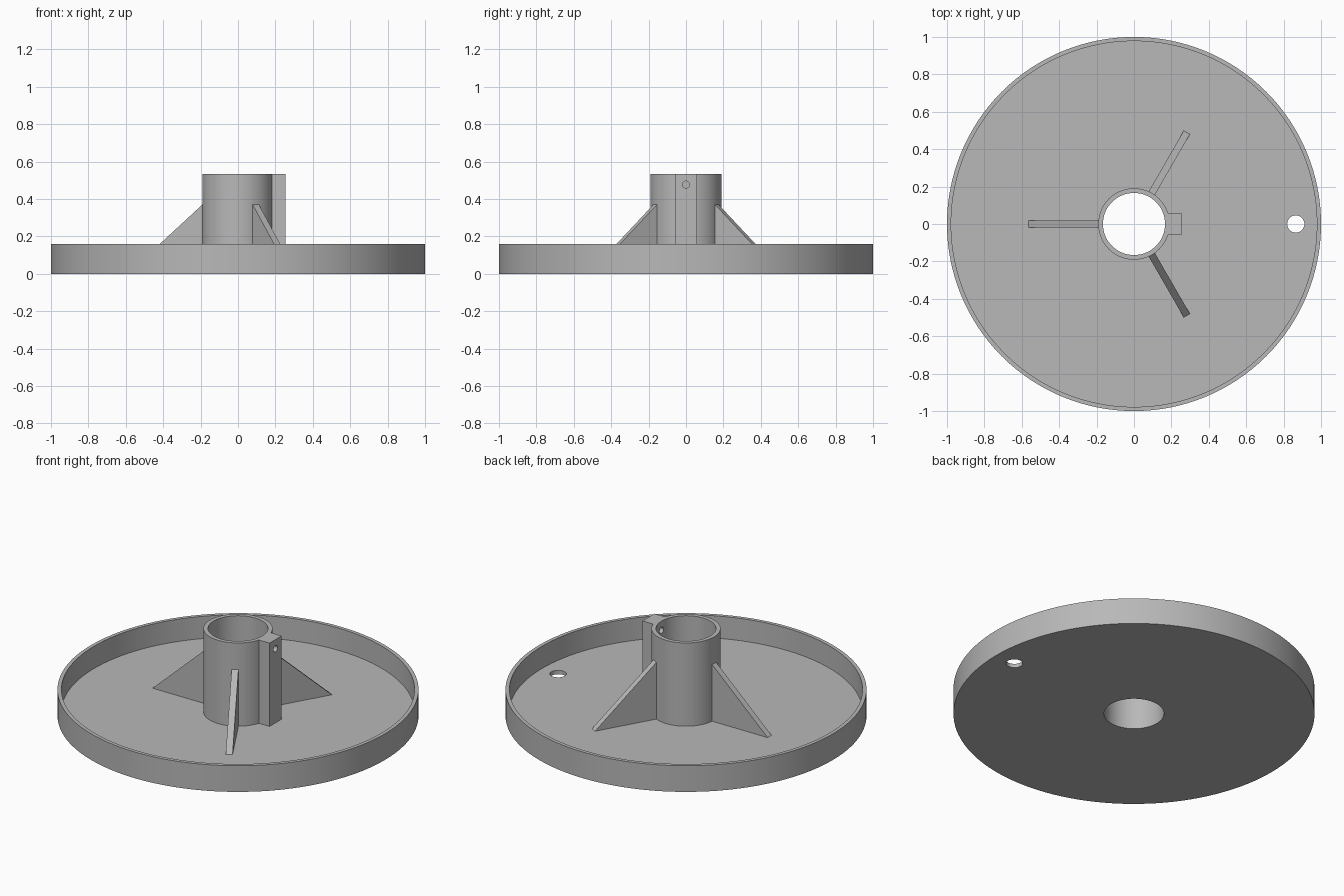
import bpy, bmesh
from math import pi, cos, sin, radians
from mathutils import Matrix

FLOOR, RIM, TOP = 0.024, 0.16, 0.533
BORE, HUB = 0.166, 0.191

cube = bpy.data.objects.get("Cube")
if cube:
    bpy.data.objects.remove(cube, do_unlink=True)

grey = bpy.data.materials.new("plain grey")
grey.use_nodes = True
colour = (0.48, 0.48, 0.48, 1)
grey.diffuse_color = colour
grey.node_tree.nodes["Principled BSDF"].inputs["Base Color"].default_value = colour


def make(name, bm):
    bmesh.ops.recalc_face_normals(bm, faces=bm.faces)
    mesh = bpy.data.meshes.new(name)
    bm.to_mesh(mesh)
    bm.free()
    mesh.materials.append(grey)
    obj = bpy.data.objects.new(name, mesh)
    bpy.context.collection.objects.link(obj)
    return obj


def lathe(name, profile, steps=128):
    """Ring with a closed (radius, height) cross-section."""
    bm = bmesh.new()
    rings = [[bm.verts.new((r * cos(2 * pi * i / steps), r * sin(2 * pi * i / steps), z))
              for r, z in profile] for i in range(steps)]
    n = len(profile)
    for i in range(steps):
        a, b = rings[i], rings[(i + 1) % steps]
        for k in range(n):
            m = (k + 1) % n
            bm.faces.new((a[k], b[k], b[m], a[m]))
    return make(name, bm)


def prism(name, profile, half):
    """Upright (x, z) outline given thickness along y."""
    bm = bmesh.new()
    face = bm.faces.new([bm.verts.new((x, -half, z)) for x, z in profile])
    ext = bmesh.ops.extrude_face_region(bm, geom=[face])["geom"]
    bmesh.ops.translate(bm, vec=(0, 2 * half, 0),
                        verts=[v for v in ext if isinstance(v, bmesh.types.BMVert)])
    return make(name, bm)


def cutter(name, radius, depth, matrix):
    bm = bmesh.new()
    bmesh.ops.create_cone(bm, cap_ends=True, segments=32, radius1=radius,
                          radius2=radius, depth=depth, matrix=matrix)
    obj = make(name, bm)
    obj.hide_render = True
    return obj


def cut(obj, tool):
    mod = obj.modifiers.new("hole", 'BOOLEAN')
    mod.operation = 'DIFFERENCE'
    mod.solver = 'EXACT'
    mod.object = tool
    bpy.context.view_layer.objects.active = obj
    bpy.ops.object.modifier_apply(modifier=mod.name)


# Shallow round tray with a thin rim
tray = lathe("tray", [(BORE, 0), (1, 0), (1, RIM), (0.978, RIM),
                      (0.978, FLOOR), (BORE, FLOOR)])

# Central tube and the screw block on its side
hub = lathe("hub_tube", [(BORE, FLOOR), (HUB, FLOOR), (HUB, TOP), (BORE, TOP)])
block = prism("screw_block", [(0.176, FLOOR), (0.254, FLOOR),
                              (0.254, TOP), (0.176, TOP)], 0.058)

# Drain hole in the tray and sideways screw hole
drain = cutter("drain_cutter", 0.046, 0.3, Matrix.Translation((0.865, 0, 0)))
screw = cutter("screw_cutter", 0.019, 0.3,
               Matrix.Translation((0.22, 0, 0.477)) @ Matrix.Rotation(pi / 2, 4, 'Y'))
cut(tray, drain)
cut(hub, screw)
cut(block, screw)
for tool in (drain, screw):
    bpy.data.objects.remove(tool, do_unlink=True)

# Three triangular gussets bracing the tube
for i, angle in enumerate((60, 180, 300)):
    fin = prism(f"gusset_{i + 1}", [(0.18, FLOOR), (0.565, FLOOR), (0.18, 0.38)], 0.019)
    fin.rotation_euler.z = radians(angle)

# Smooth the round parts, keeping edges sharp
bpy.ops.object.select_all(action='DESELECT')
for obj in (tray, hub, block):
    obj.select_set(True)
bpy.context.view_layer.objects.active = tray
bpy.ops.object.shade_smooth_by_angle(angle=radians(30))
